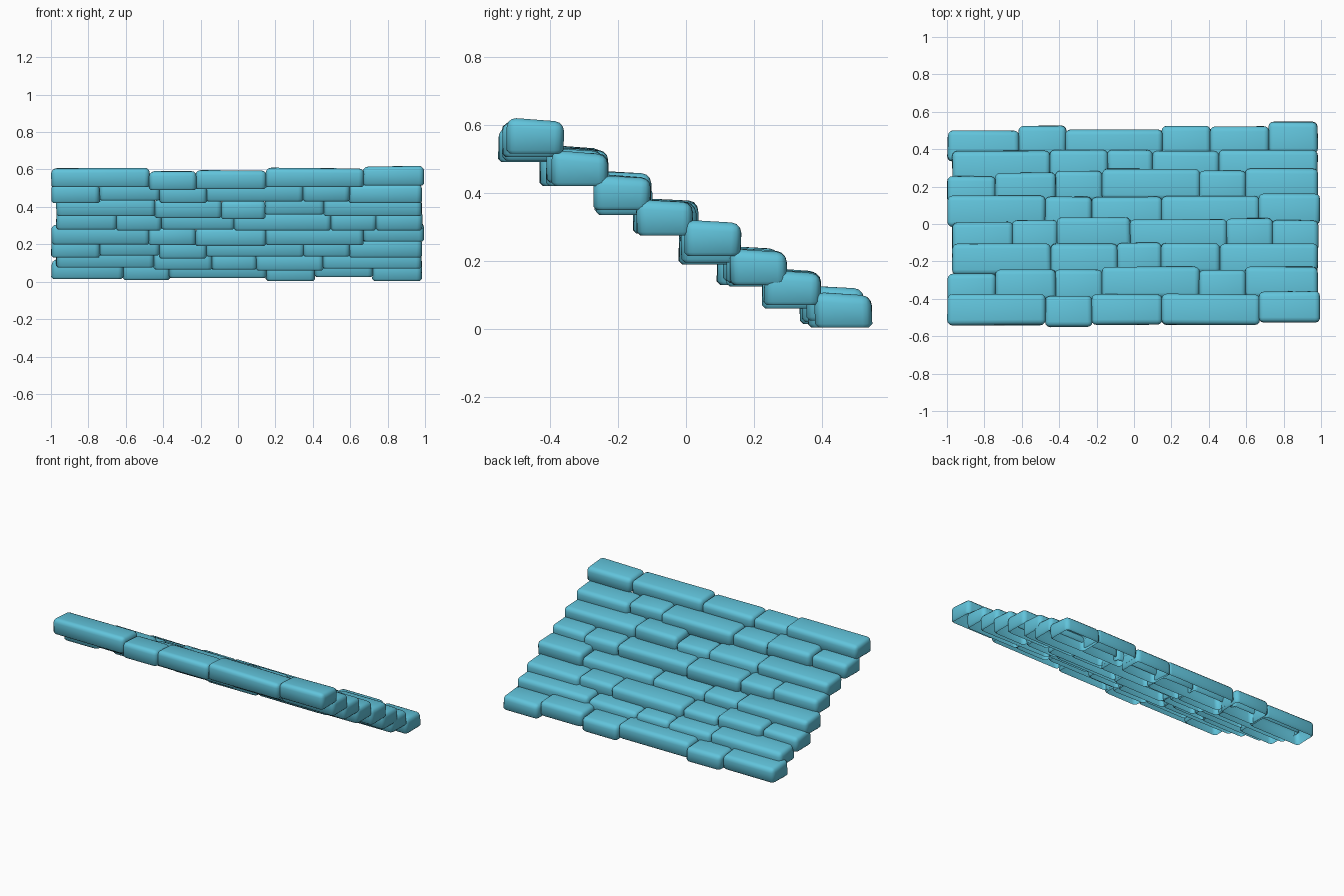
import bpy, bmesh, random
from mathutils import Vector

if "Cube" in bpy.data.objects:
    bpy.data.objects.remove(bpy.data.objects["Cube"])

random.seed(4)
mat = bpy.data.materials.new("blue_stone")
mat.diffuse_color = (0.12, 0.55, 0.71, 1)
mat.use_nodes = True
mat.node_tree.nodes["Principled BSDF"].inputs["Base Color"].default_value = mat.diffuse_color

DEPTH, HEIGHT = 0.165, 0.104

# joint positions along x for each brick pattern
A = [-.995, -.475, -.225, .15, .67, .993]
B = [-.995, -.74, -.42, -.17, .35, .595, .98]
C = [-.97, -.445, -.09, .145, .46, .98]
D = [-.97, -.65, -.41, -.02, .495, .74, .985]
E = [-.995, -.615, -.365, .15, .41, .72, .98]
F = [-.97, -.45, -.14, .10, .455, .98]

# steps, front and high to back and low: joints, back edge y, underside z
ROWS = [
    (A, [-.375, -.385, -.375, -.375, -.36], [.505, .49, .495, .505, .515]),
    (B, [-.265, -.245, -.245, -.23, -.245, -.23], [.42, .435, .42, .43, .43, .42]),
    (C, [-.105, -.105, -.10, -.10, -.105], [.35, .34, .335, .36, .35]),
    (D, [.01, .02, .035, .025, .03, .02], [.28, .275, .28, .275, .275, .275]),
    (A, [.15, .145, .145, .15, .16], [.20, .195, .19, .195, .215]),
    (B, [.255, .275, .285, .295, .285, .295], [.13, .14, .125, .135, .135, .13]),
    (F, [.39, .395, .395, .39, .395], [.075, .065, .065, .06, .07]),
    (E, [.50, .525, .505, .525, .52, .545], [.015, .01, .02, .005, .025, .005]),
]


def stone(name, x0, x1, y1, z0):
    """Worn hollow block: rounded edges, slightly tucked rim, open underside."""
    bm = bmesh.new()
    bmesh.ops.create_cube(bm, size=1)
    bmesh.ops.scale(bm, vec=(x1 - x0 + 0.004, DEPTH, HEIGHT), verts=bm.verts)
    for v in bm.verts:
        v.co += Vector([random.uniform(-.003, .003) for _ in range(3)])
        if v.co.z < 0:
            v.co.z = -HEIGHT / 2
        elif v.co.y > 0:
            v.co.z -= 0.010          # top slopes down toward the back
    edges = [e for e in bm.edges if max(v.co.z for v in e.verts) > 0]
    bmesh.ops.bevel(bm, geom=edges, offset=0.028, segments=3, profile=0.5,
                    affect='EDGES', clamp_overlap=True)
    # tucked rim around the open underside
    low = [e for e in bm.edges if max(v.co.z for v in e.verts) < -HEIGHT / 2 + .001]
    bmesh.ops.bevel(bm, geom=low, offset=0.010, segments=1, affect='EDGES',
                    clamp_overlap=True)
    bm.normal_update()
    under = [f for f in bm.faces if f.normal.z < -0.95]
    bmesh.ops.delete(bm, geom=under, context='FACES')
    for f in bm.faces:
        f.smooth = True
    me = bpy.data.meshes.new(name)
    bm.to_mesh(me)
    bm.free()
    ob = bpy.data.objects.new(name, me)
    ob.location = ((x0 + x1) / 2, y1 - DEPTH / 2, z0 + HEIGHT / 2)
    me.materials.append(mat)
    bpy.context.collection.objects.link(ob)


# lay every step stone by stone
for r, (joints, backs, lows) in enumerate(ROWS):
    for i, (y, z) in enumerate(zip(backs, lows)):
        stone(f"step_{r + 1}_stone_{i + 1}", joints[i], joints[i + 1], y, z)
